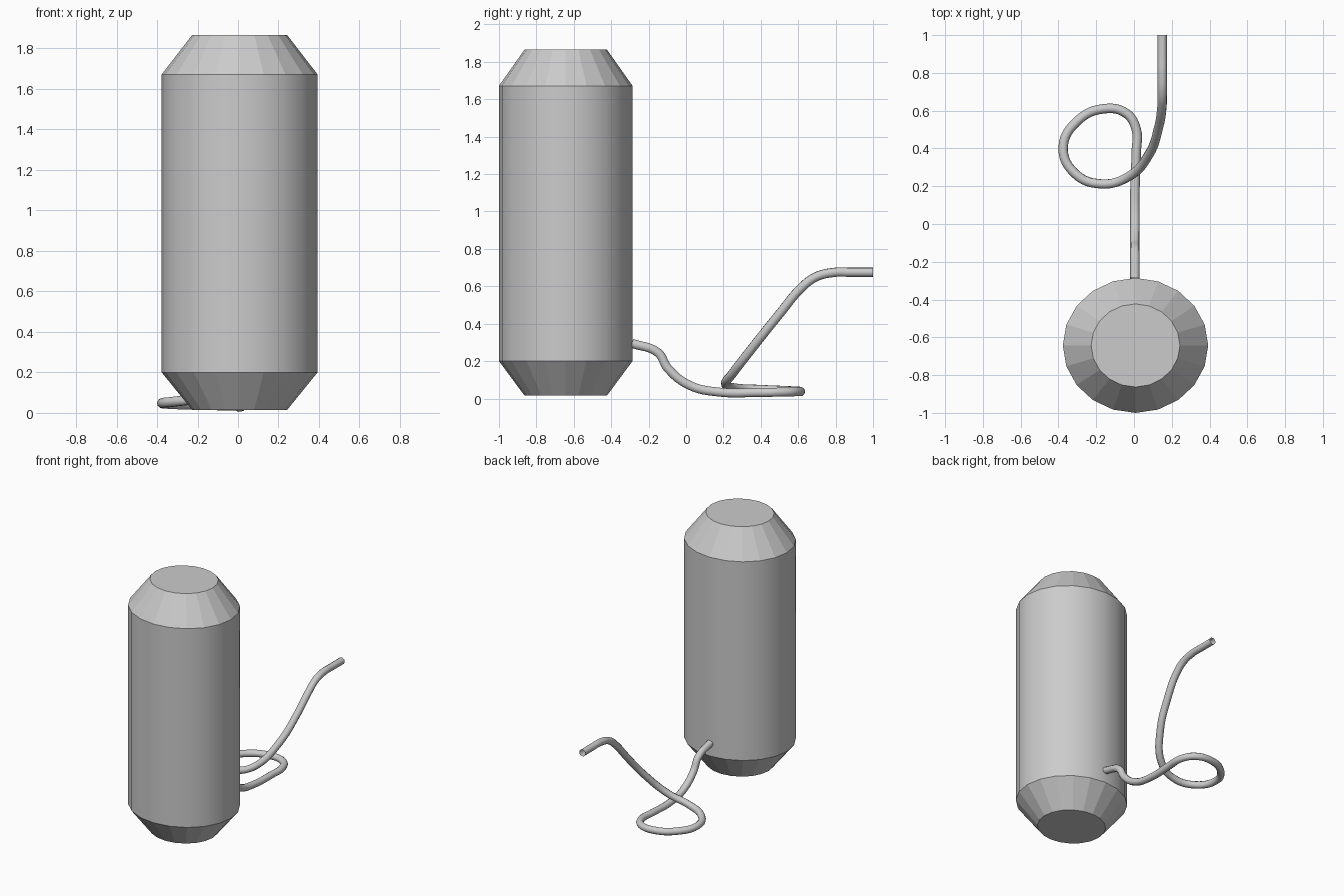
import bpy, bmesh, math

if "Cube" in bpy.data.objects:
    bpy.data.objects.remove(bpy.data.objects["Cube"])

SIDES = 20

# Tank: slightly oval 20-sided barrel with bevelled ends
rings = [(0.235, 0.22, 0.015), (0.385, 0.357, 0.20),
         (0.385, 0.357, 1.672), (0.235, 0.22, 1.866)]
bm = bmesh.new()
loops = []
for rx, ry, z in rings:
    loops.append([bm.verts.new((0.008 + rx * math.cos(2 * math.pi * i / SIDES),
                                -0.643 + ry * math.sin(2 * math.pi * i / SIDES), z))
                  for i in range(SIDES)])
for k in range(3):
    a, b = loops[k], loops[k + 1]
    for i in range(SIDES):
        j = (i + 1) % SIDES
        f = bm.faces.new((a[i], a[j], b[j], b[i]))
        f.smooth = (k == 1)          # only the barrel wall is smooth
bm.faces.new(loops[0][::-1])
bm.faces.new(loops[3])
for ring in loops:
    for i in range(SIDES):
        bm.edges.get((ring[i], ring[(i + 1) % SIDES])).smooth = False
bmesh.ops.recalc_face_normals(bm, faces=bm.faces)
mesh = bpy.data.meshes.new("tank_body")
bm.to_mesh(mesh)
bm.free()
bpy.context.collection.objects.link(bpy.data.objects.new("tank_body", mesh))

# Hose: drops from the tank, loops on the ground, then rises to the back
path = [(0.005, -0.29, 0.295), (0.005, -0.15, 0.245), (0.005, -0.096, 0.16),
        (0.005, 0.02, 0.07), (0.005, 0.18, 0.034), (0.012, 0.38, 0.032),
        (0.012, 0.50, 0.034), (-0.04, 0.585, 0.036), (-0.16, 0.61, 0.038),
        (-0.30, 0.545, 0.042), (-0.375, 0.405, 0.048), (-0.31, 0.265, 0.056),
        (-0.17, 0.212, 0.078), (-0.03, 0.25, 0.135), (0.08, 0.37, 0.29),
        (0.13, 0.51, 0.465), (0.147, 0.61, 0.585), (0.15, 0.69, 0.648),
        (0.15, 0.79, 0.674), (0.15, 0.88, 0.675), (0.15, 1.0, 0.675)]
curve = bpy.data.curves.new("hose", 'CURVE')
curve.dimensions = '3D'
curve.bevel_depth = 0.025
curve.bevel_resolution = 3
curve.resolution_u = 6
spline = curve.splines.new('BEZIER')
spline.bezier_points.add(len(path) - 1)
for p, co in zip(spline.bezier_points, path):
    p.co = co
    p.handle_left_type = p.handle_right_type = 'AUTO'
spline.use_smooth = True
bpy.context.collection.objects.link(bpy.data.objects.new("hose", curve))
